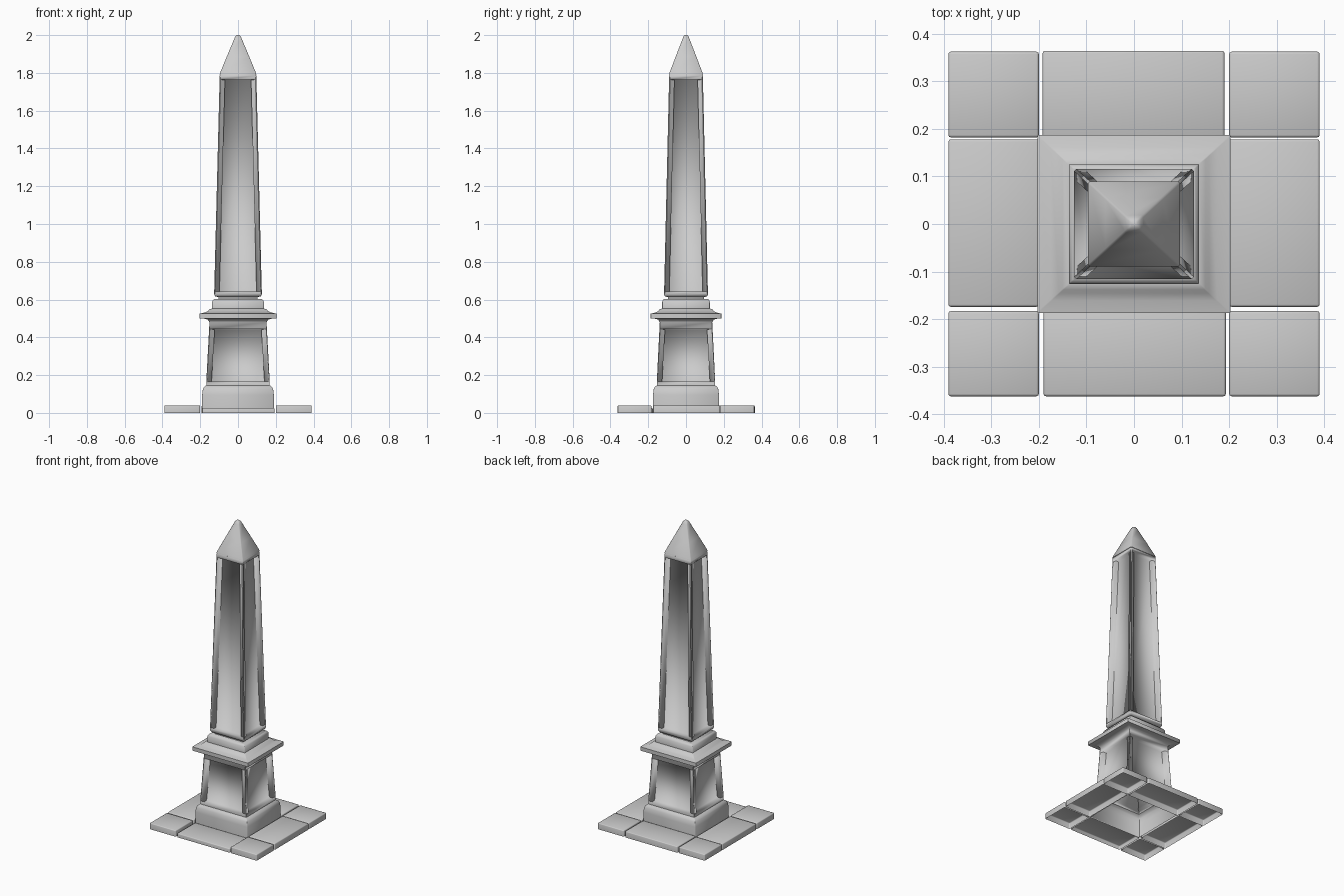
import bpy, bmesh, math

DEPTH_RATIO = 0.92  # monument is slightly shallower than wide

cube = bpy.data.objects.get("Cube")
if cube:
    bpy.data.objects.remove(cube, do_unlink=True)

stone = bpy.data.materials.new("grey stone")
stone.use_nodes = True
stone.diffuse_color = (0.6, 0.6, 0.6, 1)
stone.node_tree.nodes["Principled BSDF"].inputs["Base Color"].default_value = (0.6, 0.6, 0.6, 1)


def finish(bm, name):
    mesh = bpy.data.meshes.new(name)
    bm.to_mesh(mesh)
    bm.free()
    mesh.materials.append(stone)
    ob = bpy.data.objects.new(name, mesh)
    bpy.context.collection.objects.link(ob)
    return ob


def ring(bm, half, z, chamfer):
    """Rectangular section with cut corners."""
    c, hy = min(chamfer, half * 0.4), half * DEPTH_RATIO
    pts = [(half - c, -hy), (half, c - hy), (half, hy - c), (half - c, hy),
           (c - half, hy), (-half, hy - c), (-half, c - hy), (c - half, -hy)]
    return [bm.verts.new((x, y, z)) for x, y in pts]


def loft(name, profile, chamfer, panel=None, cap=True):
    """Stack sections; panel = (segment, margin, z low, z high, depth) sinks four panels."""
    bm = bmesh.new()
    rings = [ring(bm, h, z, chamfer) for h, z in profile]
    sides = []
    for s, (lo, hi) in enumerate(zip(rings, rings[1:])):
        for i in range(8):
            j = (i + 1) % 8
            f = bm.faces.new((lo[i], lo[j], hi[j], hi[i]))
            if panel and s == panel[0] and i % 2:
                sides.append(f)
    if cap:
        bm.faces.new(rings[-1])
    recess = set()
    if panel:
        _, margin, low, high, depth = panel
        bmesh.ops.inset_individual(bm, faces=sides, thickness=margin)
        for f in sides:
            mid = f.calc_center_median().z
            for v in f.verts:
                v.co.z = low if v.co.z < mid else high
        walls = bmesh.ops.inset_individual(bm, faces=sides, thickness=0.003, depth=-depth)
        recess = set(sides) | set(walls["faces"])
    # soft shading inside the panels, crisp arrises elsewhere
    bm.normal_update()
    for f in bm.faces:
        f.smooth = True
    for e in bm.edges:
        inside = all(f in recess for f in e.link_faces)
        e.smooth = inside or e.calc_face_angle(0) < math.radians(50)
    return finish(bm, name)


# Pedestal with plinth, panelled die, cornice and top block
loft("pedestal", [(0.190, 0.005), (0.190, 0.095), (0.186, 0.125), (0.179, 0.138),
                  (0.168, 0.146), (0.151, 0.480), (0.160, 0.494), (0.180, 0.499),
                  (0.203, 0.500), (0.203, 0.525), (0.175, 0.532), (0.158, 0.540),
                  (0.150, 0.550), (0.137, 0.552), (0.137, 0.590), (0.128, 0.602)],
     0.002, (4, 0.034, 0.165, 0.445, 0.028))

# Narrow neck under the shaft
loft("neck", [(0.103, 0.598), (0.103, 0.622)], 0.002)

# Tapering shaft with long sunken panels
loft("shaft", [(0.105, 0.614), (0.120, 0.616), (0.126, 0.626), (0.097, 1.785), (0.094, 1.792)],
     0.005, (2, 0.027, 0.642, 1.765, 0.028))

# Pointed cap with a blunt tip
loft("pointed_cap", [(0.090, 1.788), (0.097, 1.792), (0.095, 1.800), (0.060, 1.885),
                     (0.020, 1.980), (0.015, 1.992), (0.007, 2.0)], 0.004)


def slab(name, x0, x1, y0, y1, top):
    """Paving slab with eased edges and an open underside."""
    bm = bmesh.new()
    bmesh.ops.create_cube(bm, size=1)
    for v in bm.verts:
        v.co = (x1 if v.co.x > 0 else x0, y1 if v.co.y > 0 else y0, top if v.co.z > 0 else 0)
    bm.normal_update()
    bmesh.ops.delete(bm, geom=[f for f in bm.faces if f.normal.z < -0.5], context="FACES")
    rim = [e for e in bm.edges if not e.is_boundary]
    bmesh.ops.bevel(bm, geom=rim, offset=0.005, segments=2, profile=0.5, affect="EDGES")
    for f in bm.faces:
        f.smooth = True
    finish(bm, name)


# Eight paving slabs around the pedestal
for sx, side in ((1, "left"), (-1, "right")):
    xs = sorted((sx * 0.20, sx * 0.39))
    slab(side + "_slab", *xs, -0.174, 0.178, 0.04)
    slab("front_" + side + "_slab", *xs, -0.362, -0.183, 0.04)
    slab("back_" + side + "_slab", *xs, 0.182, 0.362, 0.04)
slab("front_slab", -0.19, 0.193, -0.362, -0.176, 0.026)
slab("back_slab", -0.192, 0.19, 0.176, 0.364, 0.04)
